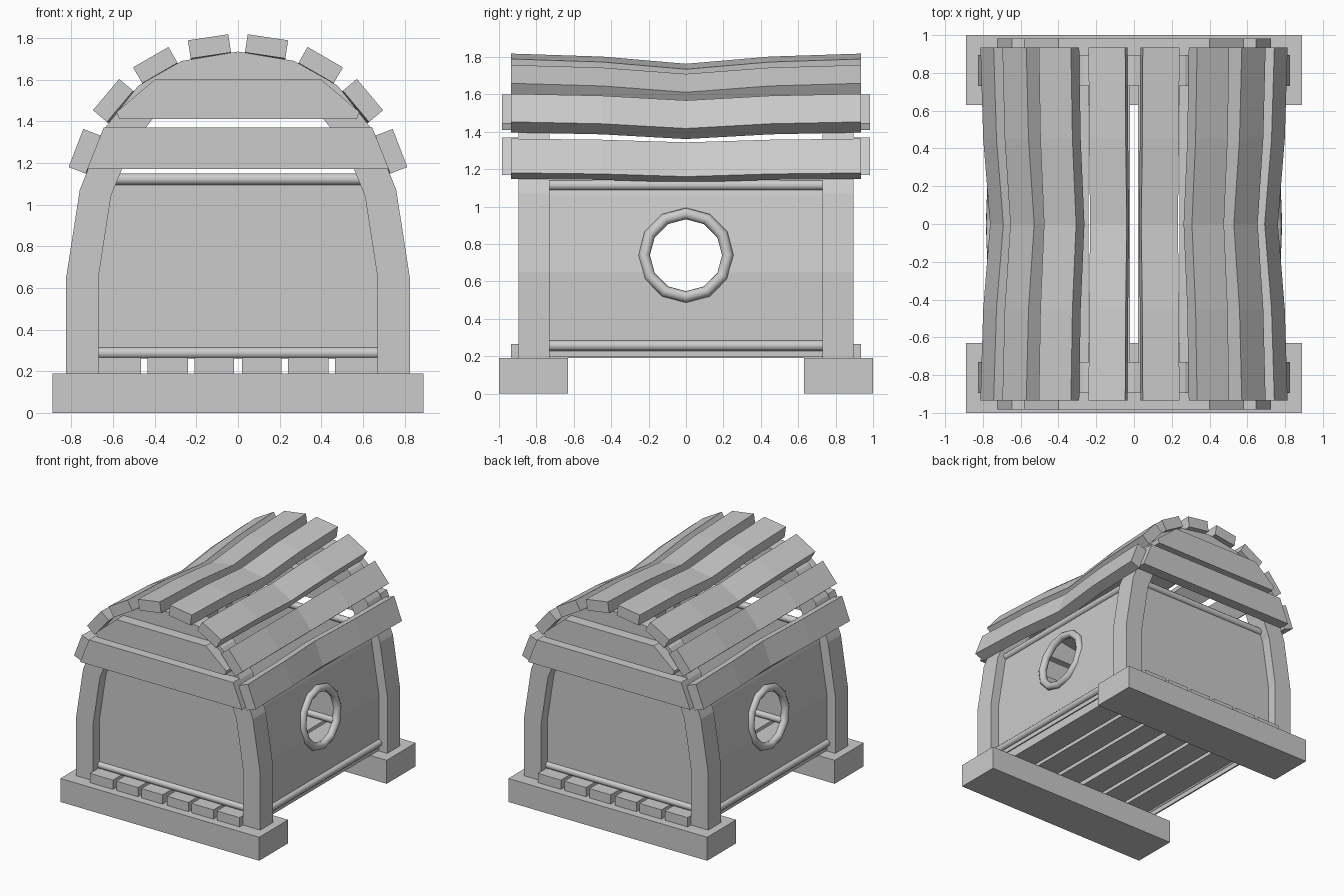
import bpy, bmesh, math
from mathutils import Vector, Matrix

if "Cube" in bpy.data.objects:
    bpy.data.objects.remove(bpy.data.objects["Cube"])


def finish(name, bm, smooth=False):
    bmesh.ops.recalc_face_normals(bm, faces=bm.faces)
    me = bpy.data.meshes.new(name)
    bm.to_mesh(me)
    bm.free()
    ob = bpy.data.objects.new(name, me)
    bpy.context.collection.objects.link(ob)
    if smooth:
        for p in me.polygons:
            p.use_smooth = len(p.vertices) == 4
    return ob


def loft(name, rings, closed=False, smooth=False):
    """Skin a list of equal-length cross-sections; cap the ends unless closed."""
    bm = bmesh.new()
    vs = [[bm.verts.new(p) for p in r] for r in rings]
    n, m = len(rings), len(rings[0])
    for i in range(n if closed else n - 1):
        a, b = vs[i], vs[(i + 1) % n]
        for j in range(m):
            k = (j + 1) % m
            bm.faces.new((a[j], a[k], b[k], b[j]))
    if not closed:
        bm.faces.new(vs[0])
        bm.faces.new(vs[-1])
    return finish(name, bm, smooth)


def prism(name, pts, y0, y1):
    """Extrude an (x, z) outline along y."""
    return loft(name, [[(x, y, z) for x, z in pts] for y in (y0, y1)])


def box(name, x0, x1, y0, y1, z0, z1):
    return prism(name, [(x0, z0), (x1, z0), (x1, z1), (x0, z1)], y0, y1)


def rod(name, a, b, r=0.028, seg=12):
    a, b = Vector(a), Vector(b)
    q = (b - a).to_track_quat('Z', 'Y')
    circle = [q @ Vector((r * math.cos(t), r * math.sin(t), 0))
              for t in (2 * math.pi * i / seg for i in range(seg))]
    return loft(name, [[e + c for c in circle] for e in (a, b)], smooth=True)


def mirrored(half):
    return half + [(-x, z) for x, z in reversed(half) if x > 0]


# Arched frame profile, right half from foot to crown
outer = [(.825, .19), (.825, .65), (.76, 1.07), (.645, 1.36), (.48, 1.57), (.27, 1.69), (0, 1.735)]
inner = [(.67, .19), (.67, .65), (.61, 1.04), (.513, 1.28), (.38, 1.45), (.21, 1.545), (0, 1.58)]

for s, end in ((-1, "front"), (1, "back")):
    # Foot beam and arched posts
    box(end + "_base_beam", -.89, .89, s * .63, s, 0, .19)
    o, i = mirrored(outer), mirrored(inner)
    loft(end + "_arch_frame", [[(a[0], s * .895, a[1]), (a[0], s * .73, a[1]),
                                (b[0], s * .73, b[1]), (b[0], s * .895, b[1])] for a, b in zip(o, i)])
    # Gable boards
    prism(end + "_lower_gable_board", mirrored([(.725, 1.17), (.645, 1.37)]), s * .895, s * .983)
    prism(end + "_upper_gable_board", mirrored([(.57, 1.41), (.583, 1.445), (.40, 1.60)]), s * .895, s * .983)
    # End wall with rods
    prism(end + "_wall", mirrored([(.68, .265), (.68, .65), (.615, 1.05), (.595, 1.12)]), s * .805, s * .815)
    rod(end + "_lower_rod", (-.67, s * .81, .288), (.67, s * .81, .288))
    rod(end + "_upper_rod", (-.6, s * .81, 1.122), (.6, s * .81, 1.122))

# Floor planks
for k, (a, b) in enumerate([(.02, .21), (.24, .435), (.465, .67)]):
    for s in (-1, 1):
        box(f"floor_plank_{k}_{'left' if s < 0 else 'right'}", s * a, s * b, -.935, .935, .19, .265)

# Roof plank stations: x, z, tilt in degrees; and the sag along y
planks = [(.137, 1.76, 8.5), (.397, 1.67, 30), (.60, 1.50, 50), (.737, 1.256, 69)]
sag = [(-.935, 0), (-.45, .016), (0, .055), (.45, .016), (.935, 0)]
W, T = .098, .044

for s, side in ((-1, "left"), (1, "right")):
    # Sagging roof planks
    for k, (x, z, deg) in enumerate(planks):
        t = math.radians(deg)
        nrm, tan = Vector((math.sin(t), 0, math.cos(t))), Vector((math.cos(t), 0, -math.sin(t)))
        rings = []
        for y, d in sag:
            c = Vector((x, y, z)) - nrm * d
            ring = [c + tan * W * u + nrm * T * v for u, v in ((-1, -1), (1, -1), (1, 1), (-1, 1))]
            rings.append([(s * p.x, p.y, p.z) for p in ring])
        loft(f"roof_plank_{k}_{side}", rings)

    # Side wall with round window opening
    prof = [(.75, .195), (.75, .65), (.685, 1.06), (.67, 1.12)]
    strip = [(s * x, z) for x, z in prof] + [(s * (x - .012), z) for x, z in reversed(prof)]
    wall = prism(side + "_wall", strip, -.735, .735)
    cutter = rod(side + "_window_cutter", (s * .4, 0, .74), (s * 1.1, 0, .74), .215)
    cutter.hide_render = True
    cutter.hide_viewport = True
    mod = wall.modifiers.new("window", 'BOOLEAN')
    mod.operation = 'DIFFERENCE'
    mod.solver = 'EXACT'
    mod.object = cutter

    # Window ring, leaning with the wall
    lean = Matrix.Rotation(-s * math.radians(5.5), 3, 'Y')
    centre = Vector((s * .732, 0, .74))
    rings = []
    for i in range(12):
        a = 2 * math.pi * i / 12
        ring = []
        for j in range(10):
            b = 2 * math.pi * j / 10
            r = .224 + .031 * math.cos(b)
            ring.append(centre + lean @ Vector((.031 * math.sin(b), r * math.cos(a), r * math.sin(a))))
        rings.append(ring)
    loft(side + "_window_ring", rings, closed=True, smooth=True)

    # Side rods
    rod(side + "_lower_rod", (s * .75, -.73, .257), (s * .75, .73, .257))
    rod(side + "_upper_rod", (s * .672, -.73, 1.115), (s * .672, .73, 1.115))
